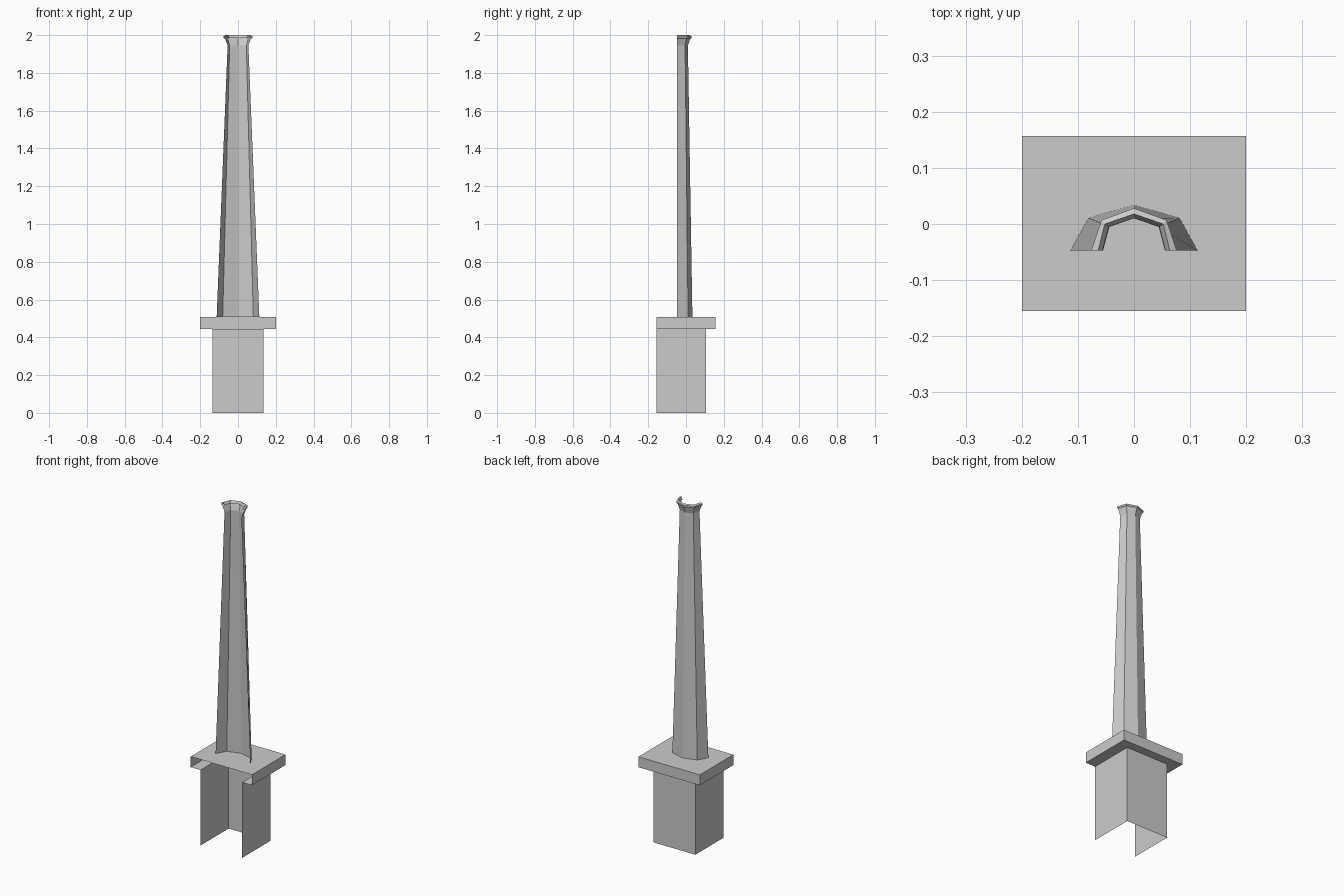
import bpy, bmesh

if "Cube" in bpy.data.objects:
    bpy.data.objects.remove(bpy.data.objects["Cube"])


def sheet(name, rings, caps=()):
    """Loft open or closed strips between rings of points (each ring a list of xyz)."""
    bm = bmesh.new()
    rows = [[bm.verts.new(p) for p in r] for r in rings]
    for a, b in zip(rows, rows[1:]):
        for i in range(len(a) - 1):
            bm.faces.new((a[i], a[i + 1], b[i + 1], b[i]))
    for i in caps:
        bm.faces.new(rows[i])
    bmesh.ops.recalc_face_normals(bm, faces=bm.faces)
    # make the outer walls face away from the centre line
    bm.faces.ensure_lookup_table()
    f = bm.faces[0]
    c = f.calc_center_median()
    if f.normal.x * c.x < 0:
        bmesh.ops.reverse_faces(bm, faces=bm.faces)
    me = bpy.data.meshes.new(name)
    bm.to_mesh(me)
    bm.free()
    ob = bpy.data.objects.new(name, me)
    bpy.context.collection.objects.link(ob)
    return ob


FRONT = -0.155


def u_ring(w, back, z):
    """Three-sided ring, open to the front."""
    return [(w, FRONT, z), (w, back, z), (-w, back, z), (-w, FRONT, z)]


def half_ring(z, side, corner_x, corner_y, apex):
    """Half of a faceted round section, cut flat at the front."""
    y0 = -0.047
    return [(side, y0, z), (corner_x, corner_y, z), (0, apex, z),
            (-corner_x, corner_y, z), (-side, y0, z)]


# Pedestal and overhanging slab, open at the front and underneath
sheet("pedestal", [u_ring(0.136, 0.107, 0), u_ring(0.136, 0.107, 0.445),
                   u_ring(0.2, 0.157, 0.445), u_ring(0.2, 0.157, 0.507)], caps=(3,))

# Tapering shaft with flared, lipped top
sheet("shaft", [
    half_ring(0.507, 0.113, 0.081, 0.011, 0.034),
    half_ring(1.945, 0.055, 0.044, -0.005, 0.010),
    half_ring(1.98, 0.068, 0.054, 0.002, 0.022),
    half_ring(1.985, 0.076, 0.058, 0.007, 0.028),
    half_ring(1.995, 0.076, 0.058, 0.007, 0.028),
    half_ring(2.0, 0.064, 0.052, 0.0, 0.018),
    half_ring(1.985, 0.056, 0.045, -0.005, 0.010),
])
